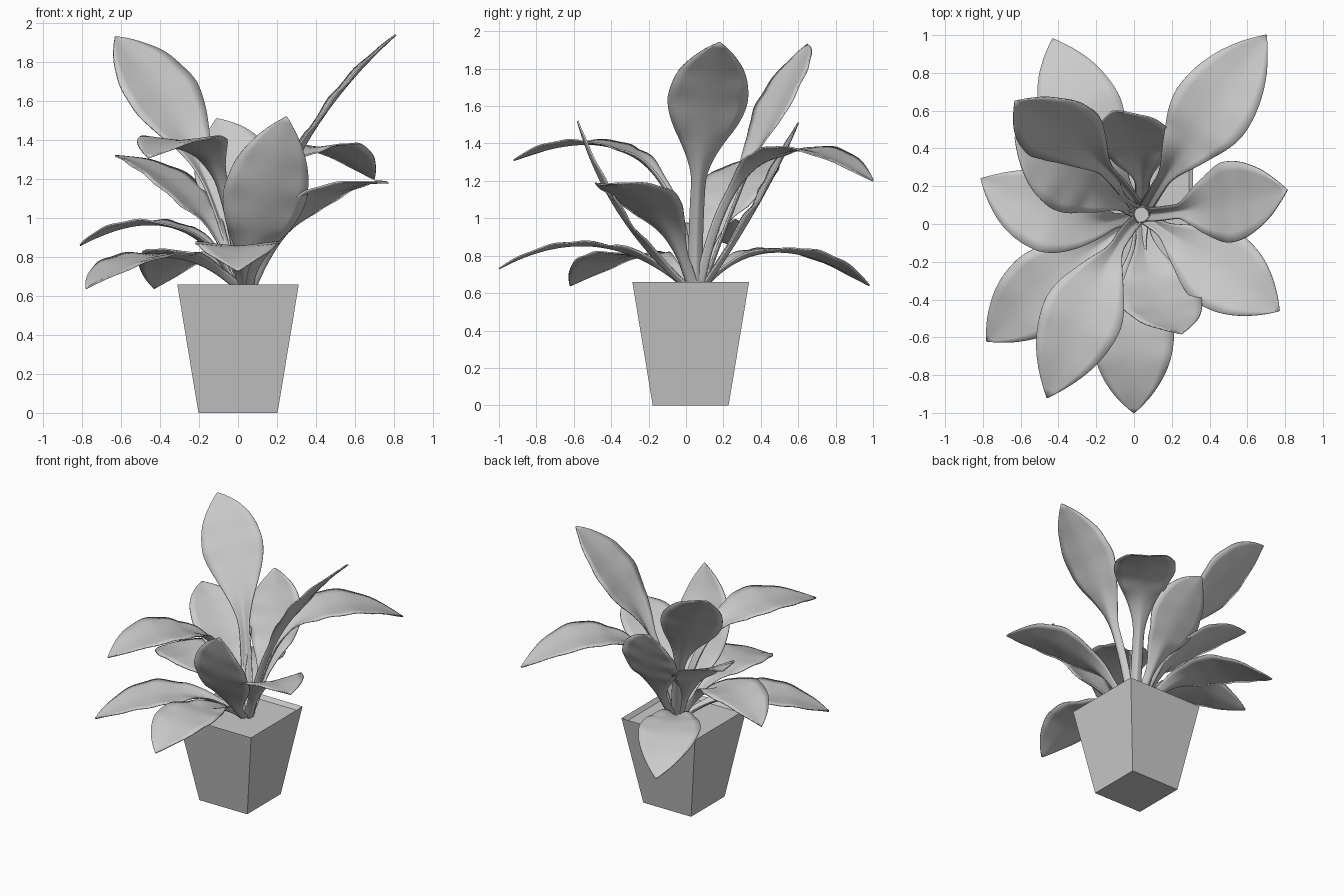
import bpy, bmesh, math
from mathutils import Vector

if "Cube" in bpy.data.objects:
    bpy.data.objects.remove(bpy.data.objects["Cube"])


def through(a, m, b, t):
    """Parabola passing through a, m and b."""
    return a * ((1 - t) * (1 - 2 * t)) + m * (4 * t * (1 - t)) + b * (t * (2 * t - 1))


def make_object(name, bm):
    me = bpy.data.meshes.new(name)
    bm.to_mesh(me)
    bm.free()
    ob = bpy.data.objects.new(name, me)
    bpy.context.collection.objects.link(ob)
    return ob


# Pot: tapered square bucket with a thin rim and recessed soil
def pot():
    bm = bmesh.new()
    bmesh.ops.create_cube(bm, size=1)
    for v in bm.verts:
        top = v.co.z > 0
        half = 0.312 if top else 0.203
        v.co = (math.copysign(half, v.co.x), 0.025 + math.copysign(half, v.co.y), 0.66 * top)
    bm.normal_update()
    lid = [f for f in bm.faces if f.normal.z > 0.9]
    bmesh.ops.inset_region(bm, faces=lid, thickness=0.03)
    for v in lid[0].verts:
        v.co.z -= 0.03
    make_object("pot", bm)


def half_width(s):
    """Leaf half width: narrow stalk (s <= 0), swelling to a blade, pointed tip."""
    s = min(max(s, 0), 1)
    ease = min(1, s / 0.58)
    ease = ease * ease * (3 - 2 * ease)
    tip = 1 - max(0, (s - 0.52) / 0.48) ** 2.5
    return (0.033 + 0.18 * ease) * tip + 0.003


# Leaf: channelled stalk arching out of the soil into a slightly rippled blade
def leaf(index, heading, stalk, mid, tip, rows=40, cols=8):
    h = math.radians(heading)
    out = Vector((math.cos(h), math.sin(h), 0))
    base = Vector((.04, .05, .62)) + out * 0.05
    mid, tip = Vector(mid), Vector(tip)
    across = Vector((-out.y, out.x, 0))
    bm = bmesh.new()
    grid = []
    for k in range(rows + 1):
        t = k / rows
        p = through(base, mid, tip, t)
        tan = (through(base, mid, tip, t + .01) - through(base, mid, tip, t - .01)).normalized()
        side = (across - tan * across.dot(tan)).normalized()
        nor = tan.cross(side)
        s = max(0, (t - stalk) / (1 - stalk))
        w = half_width(s)
        fold = 0.7 * (1 - min(1, s * 2.8)) + 0.1
        row = []
        for c in range(cols + 1):
            v = 2 * c / cols - 1
            ripple = 0.018 * math.sin(s * 30 + index) * abs(v) * w
            lift = fold * w * abs(v) ** 1.2 + ripple
            row.append(bm.verts.new(p + side * v * w + nor * lift))
        grid.append(row)
    for r, q in zip(grid, grid[1:]):
        for c in range(cols):
            bm.faces.new((r[c], q[c], q[c + 1], r[c + 1])).smooth = True
    ob = make_object("leaf_%02d" % index, bm)
    mod = ob.modifiers.new("thickness", 'SOLIDIFY')
    mod.thickness = 0.008
    mod.offset = 0


# Heading of blade in degrees, stalk fraction, midpoint and tip of midrib
LEAVES = [
    (53, .27, (.28, .42, 1.31), (.70, 1.0, 1.2)),
    (112, .10, (-.22, .48, .82), (-.43, .98, .64)),
    (114, .32, (-.25, .39, 1.38), (-.63, .65, 1.93)),
    (3, .38, (.32, .08, 1.33), (.81, .18, 1.94)),
    (-88, .05, (.12, -.36, 1.03), (.25, -.58, 1.52)),
    (94, .20, (.02, .39, 1.08), (-.11, .60, 1.51)),
    (148, .14, (-.25, .22, 1.09), (-.63, .46, 1.32)),
    (-112, .34, (-.16, -.25, 1.31), (-.46, -.92, 1.31)),
    (-32, .12, (.37, -.18, 1.05), (.77, -.46, 1.18)),
    (167, .15, (-.33, .03, .95), (-.81, .24, .86)),
    (-140, .13, (-.37, -.26, .80), (-.78, -.62, .64)),
    (-90, .10, (.0, -.48, .85), (.0, -1.0, .73)),
]

pot()
for i, spec in enumerate(LEAVES, 1):
    leaf(i, *spec)
